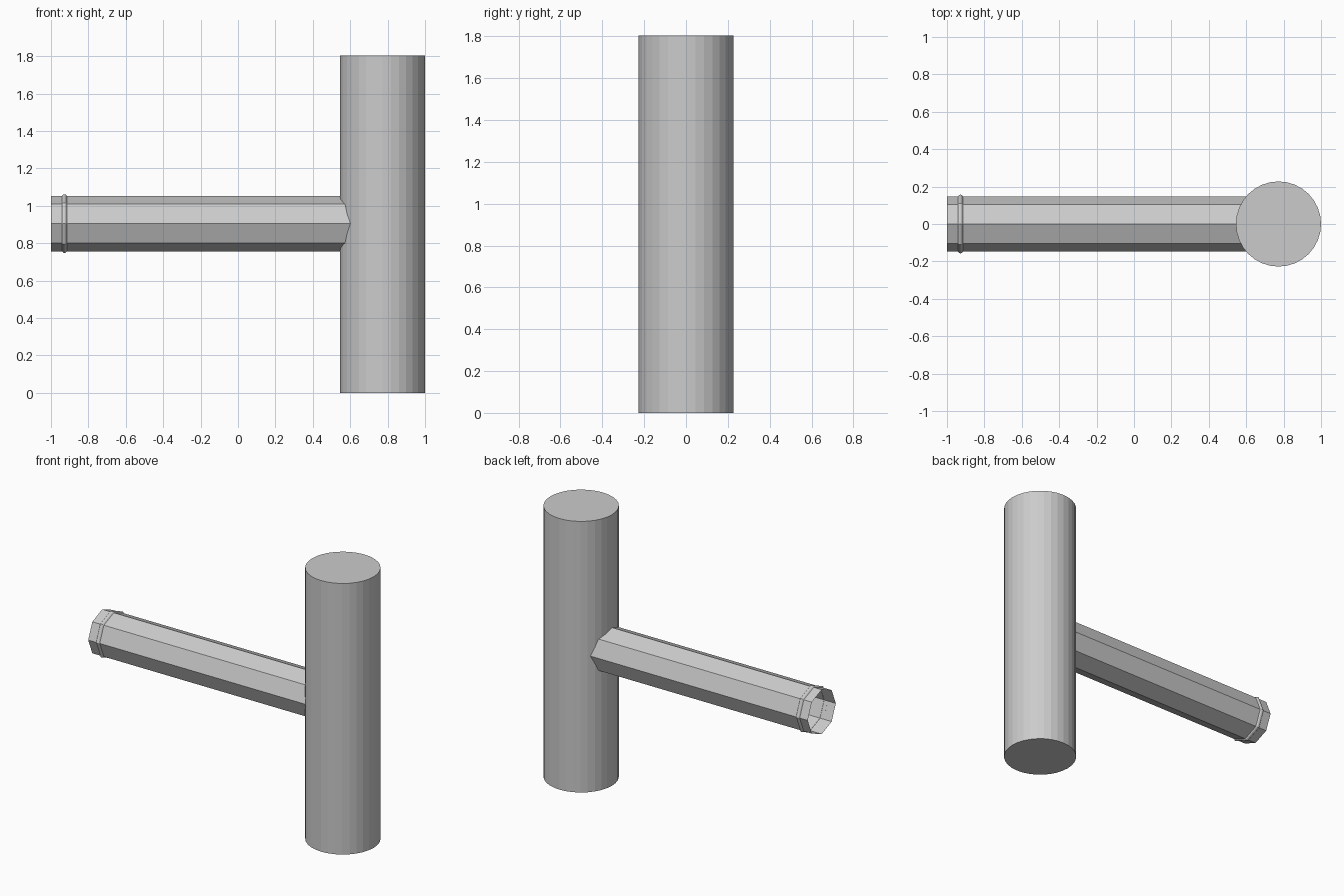
import bpy, bmesh, math

if "Cube" in bpy.data.objects:
    bpy.data.objects.remove(bpy.data.objects["Cube"])

AXIS_Z = 0.905   # height of the side pipe


def lathe_x(name, profile, sides):
    """Open surface of revolution around the x axis from (x, radius) pairs."""
    bm = bmesh.new()
    rings = []
    for x, r in profile:
        rings.append([bm.verts.new((x, r * math.cos(2 * math.pi * i / sides),
                                    AXIS_Z + r * math.sin(2 * math.pi * i / sides)))
                      for i in range(sides)])
    for a, b in zip(rings, rings[1:]):
        for i in range(sides):
            j = (i + 1) % sides
            bm.faces.new((a[i], b[i], b[j], a[j]))
    # profile runs towards +x, so flip to make the outer side face outwards
    mesh = bpy.data.meshes.new(name)
    for f in bm.faces:
        c = f.calc_center_median()
        f.normal_update()
        if f.normal.y * c.y + f.normal.z * (c.z - AXIS_Z) < 0:
            f.normal_flip()
    bm.to_mesh(mesh)
    bm.free()
    obj = bpy.data.objects.new(name, mesh)
    bpy.context.collection.objects.link(obj)
    return obj


# upright main cylinder
bpy.ops.mesh.primitive_cylinder_add(vertices=32, radius=0.2275, depth=1.805,
                                    location=(0.7725, 0, 0.9025))
bpy.context.object.name = "main_cylinder"

# hollow eight-sided side pipe, open at its outer end
lathe_x("side_pipe", [(-1.0, 0.148), (0.62, 0.148)], 8)

# raised collar near the open end
lathe_x("pipe_collar", [(-0.942, 0.147), (-0.935, 0.155), (-0.928, 0.157),
                        (-0.921, 0.155), (-0.914, 0.147)], 8)
